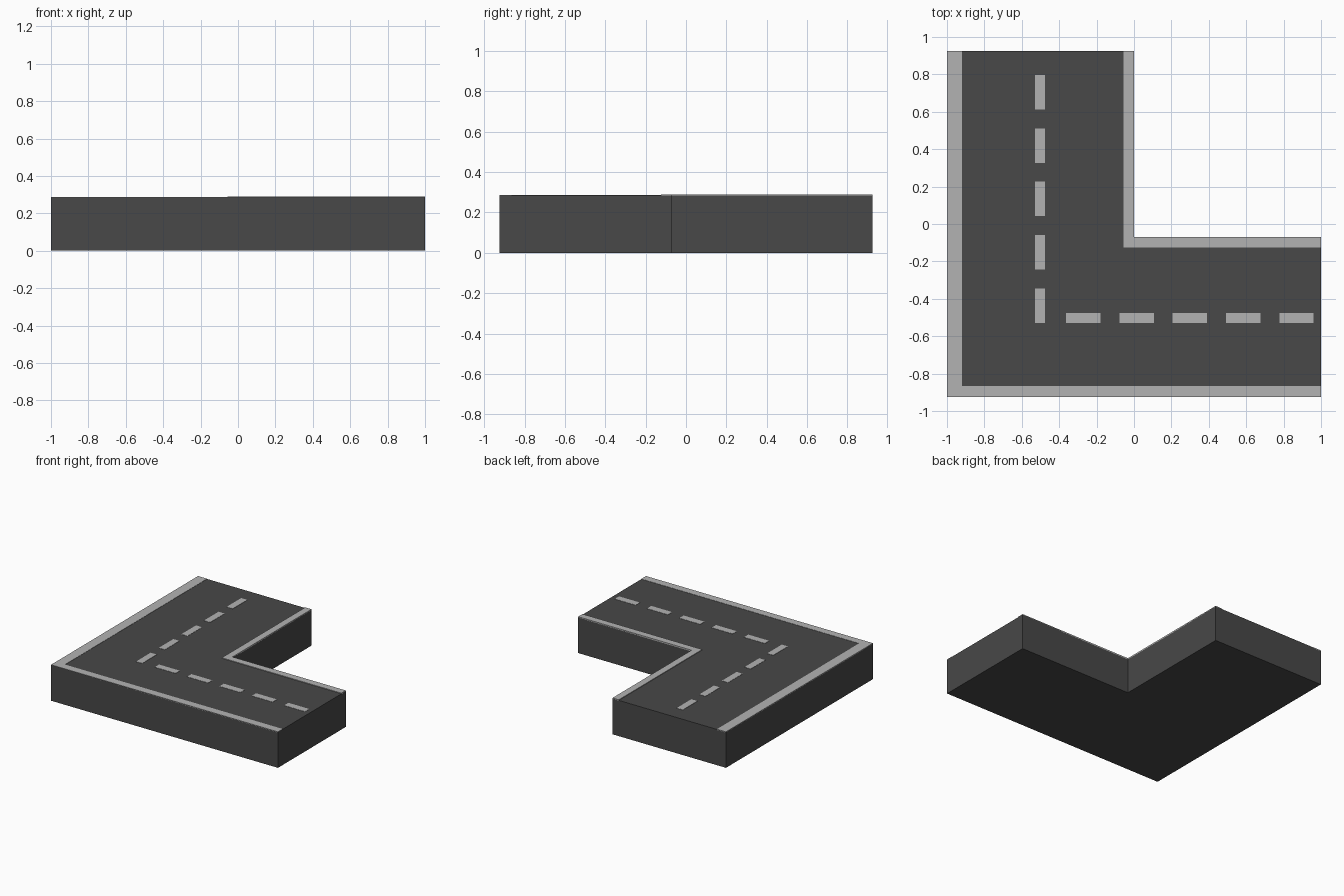
import bpy, bmesh

if "Cube" in bpy.data.objects:
    bpy.data.objects.remove(bpy.data.objects["Cube"])

TOP = 0.285


def material(name, value):
    mat = bpy.data.materials.new(name)
    mat.diffuse_color = (value, value, value, 1)
    mat.use_nodes = True
    mat.node_tree.nodes["Principled BSDF"].inputs["Base Color"].default_value = mat.diffuse_color
    return mat


asphalt = material("asphalt", 0.065)
paint = material("pale_paint", 0.45)


def prism(name, outline, z0, z1, mat):
    bm = bmesh.new()
    face = bm.faces.new([bm.verts.new((x, y, z0)) for x, y in outline])
    ext = bmesh.ops.extrude_face_region(bm, geom=[face])
    top = [v for v in ext["geom"] if isinstance(v, bmesh.types.BMVert)]
    bmesh.ops.translate(bm, verts=top, vec=(0, 0, z1 - z0))
    bmesh.ops.recalc_face_normals(bm, faces=bm.faces)
    mesh = bpy.data.meshes.new(name)
    bm.to_mesh(mesh)
    bm.free()
    mesh.materials.append(mat)
    obj = bpy.data.objects.new(name, mesh)
    bpy.context.collection.objects.link(obj)
    return obj


def dash(name, cx, cy, sx, sy):
    x, y = sx / 2, sy / 2
    prism(name, [(cx - x, cy - y), (cx + x, cy - y), (cx + x, cy + y), (cx - x, cy + y)],
          TOP - 0.005, TOP + 0.002, paint)


# L-shaped road slab
prism("road_slab", [(-1, -0.925), (1, -0.925), (1, -0.07), (0, -0.07), (0, 0.925), (-1, 0.925)],
      0, TOP, asphalt)

# Pale edge strips along the outer and inner bends
prism("outer_edge_strip", [(-1, -0.925), (1, -0.925), (1, -0.865), (-0.92, -0.865),
                           (-0.92, 0.925), (-1, 0.925)], TOP - 0.005, TOP + 0.002, paint)
prism("inner_edge_strip", [(-0.055, -0.125), (1, -0.125), (1, -0.07), (0, -0.07),
                           (0, 0.925), (-0.055, 0.925)], TOP - 0.005, TOP + 0.005, paint)

# Dashed centre line along both arms
for i in range(5):
    dash(f"long_arm_dash_{i + 1}", -0.502, -0.436 + i * 0.285, 0.054, 0.184)
    dash(f"side_arm_dash_{i + 1}", -0.271 + i * 0.285, -0.502, 0.184, 0.054)
